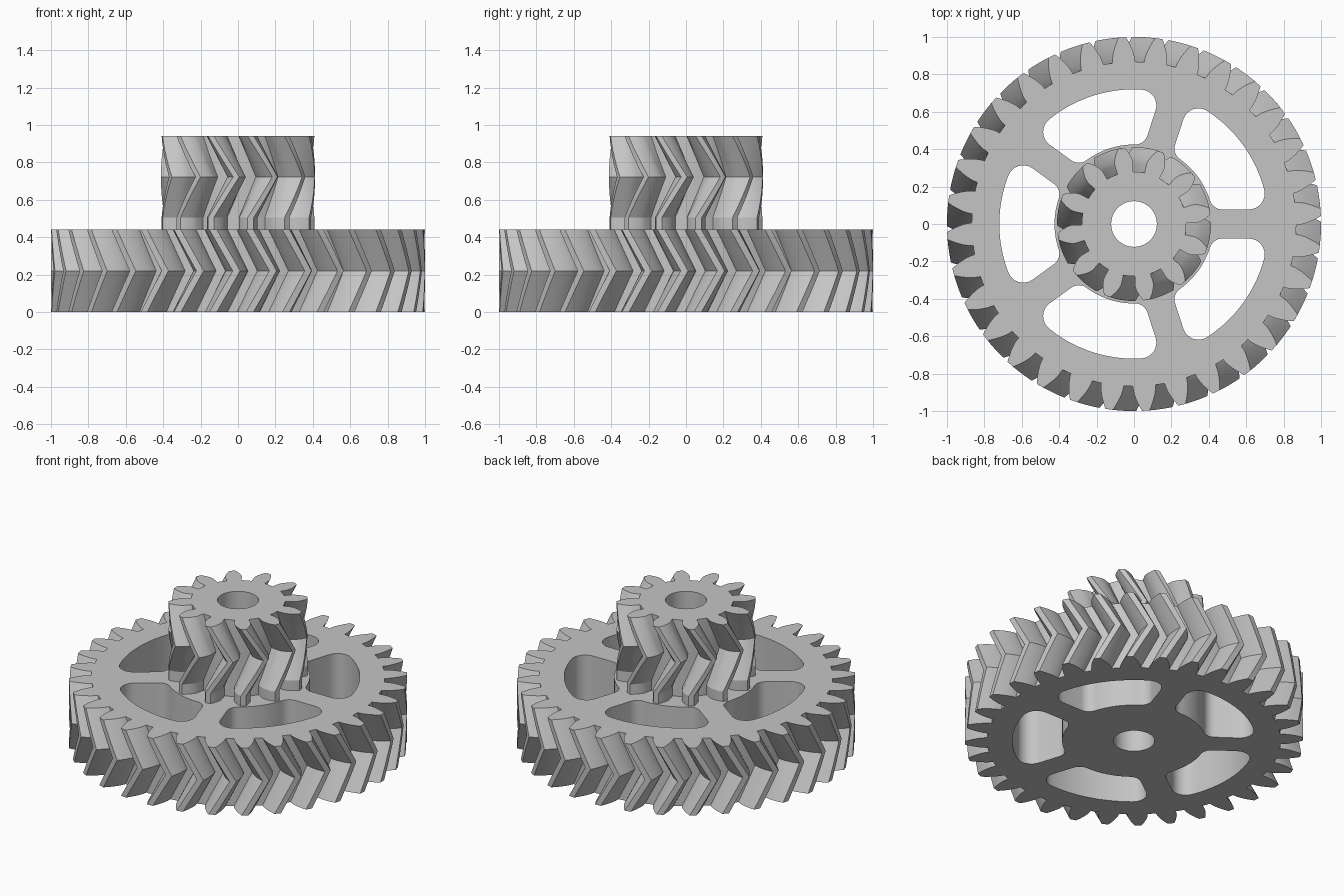
import bpy, bmesh
from math import sin, cos, pi, radians, acos, asin, tan

if "Cube" in bpy.data.objects:
    bpy.data.objects.remove(bpy.data.objects["Cube"])

grey = bpy.data.materials.new("plain grey")
grey.use_nodes = True
colour = (0.56, 0.56, 0.56, 1)
grey.diffuse_color = colour
grey.node_tree.nodes["Principled BSDF"].inputs["Base Color"].default_value = colour

MODULE = 2 / 34          # tooth size shared by both gears
PRESSURE = radians(22)
LEAD = 0.118             # sideways shift of a tooth over half a gear width
BORE = 0.122


def polar(r, a):
    return complex(r * cos(a), r * sin(a))


def arc(r, start, end, steps, centre=0):
    return [centre + polar(r, start + (end - start) * i / steps) for i in range(steps + 1)]


def tooth_outline(teeth, phase):
    """Involute gear outline as complex points."""
    pitch = teeth * MODULE / 2
    tip, root = pitch + MODULE, pitch - 1.25 * MODULE
    base = pitch * cos(PRESSURE)

    def half_angle(r):
        a = acos(min(1, base / r))
        return pi / (2 * teeth) + tan(PRESSURE) - PRESSURE - tan(a) + a

    flank = [(root, half_angle(base))]
    steps = 6
    for i in range(steps + 1):
        r = base + (tip - base) * i / steps
        flank.append((r, half_angle(r)))
    points = []
    for t in range(teeth):
        middle = phase + 2 * pi * t / teeth
        points += [polar(r, middle - a) for r, a in flank]
        points += [polar(r, middle + a) for r, a in reversed(flank)]
        points.append(polar(root, middle + pi / teeth))
    return points


def window_outline(turn):
    """Rounded opening between two parallel-sided spokes."""
    inner, outer, spoke, r_in, r_out = 0.425, 0.72, 0.078, 0.07, 0.085
    step = 2 * pi / 5
    a_in = asin((spoke + r_in) / (inner + r_in))
    a_out = asin((spoke + r_out) / (outer - r_out))
    half = arc(inner, step / 2, a_in, 6)[:-1]
    half += arc(r_in, a_in + pi, 1.5 * pi, 8, polar(inner + r_in, a_in))
    half += arc(r_out, -pi / 2, a_out, 8, polar(outer - r_out, a_out))
    half += arc(outer, a_out, step / 2, 8)[1:]
    mirrored = [p.conjugate() * polar(1, step) for p in reversed(half[1:-1])]
    return [p * polar(1, turn) for p in half + mirrored]


def loft(bm, outline, levels):
    """Wall through (height, twist) levels; returns the bottom and top edge loops."""
    rings = []
    for z, twist in levels:
        turned = [p * polar(1, twist) for p in outline]
        rings.append([bm.verts.new((p.real, p.imag, z)) for p in turned])
    n = len(outline)
    for low, high in zip(rings, rings[1:]):
        for i in range(n):
            j = (i + 1) % n
            bm.faces.new((low[i], low[j], high[j], high[i]))
    return [[bm.edges.get((ring[i], ring[(i + 1) % n])) for i in range(n)]
            for ring in (rings[0], rings[-1])]


def make_gear(name, teeth, phase, bottom, start, top, windows, cap_bottom):
    bm = bmesh.new()
    # Herringbone levels: twist rises to mid height, then returns
    twist = LEAD / (teeth * MODULE / 2)
    steps = 12
    levels = [(start + (top - start) * i / steps,
               twist * (1 - abs(2 * i / steps - 1))) for i in range(steps + 1)]
    if bottom < start:
        levels.insert(0, (bottom, 0))
    loops = [loft(bm, tooth_outline(teeth, phase), levels)]
    # Straight walls of the bore and the openings
    holes = [arc(BORE, 0, 2 * pi, 64)[:-1]] + windows
    loops += [loft(bm, hole, [(bottom, 0), (top, 0)]) for hole in holes]
    # Flat end faces with holes
    for side, normal in ((0, -1), (1, 1)):
        if side or cap_bottom:
            edges = [e for loop in loops for e in loop[side]]
            bmesh.ops.triangle_fill(bm, edges=edges, use_beauty=True, normal=(0, 0, normal))
    bmesh.ops.recalc_face_normals(bm, faces=bm.faces)
    # The top end must face up
    highest = max(bm.faces, key=lambda f: f.calc_center_median().z)
    if highest.normal.z < 0:
        bmesh.ops.reverse_faces(bm, faces=bm.faces)
    mesh = bpy.data.meshes.new(name)
    bm.to_mesh(mesh)
    bm.free()
    mesh.materials.append(grey)
    obj = bpy.data.objects.new(name, mesh)
    bpy.context.collection.objects.link(obj)
    bpy.ops.object.select_all(action='DESELECT')
    obj.select_set(True)
    bpy.context.view_layer.objects.active = obj
    bpy.ops.object.shade_smooth_by_angle(angle=radians(25))


# Wide wheel with five openings
openings = [window_outline(2 * pi * k / 5) for k in range(5)]
make_gear("large_gear", 32, radians(3.6), 0, 0, 0.44, openings, True)

# Small gear on top, with a short straight-toothed foot
make_gear("small_gear", 12, radians(9.5), 0.44, 0.505, 0.94, [], False)
